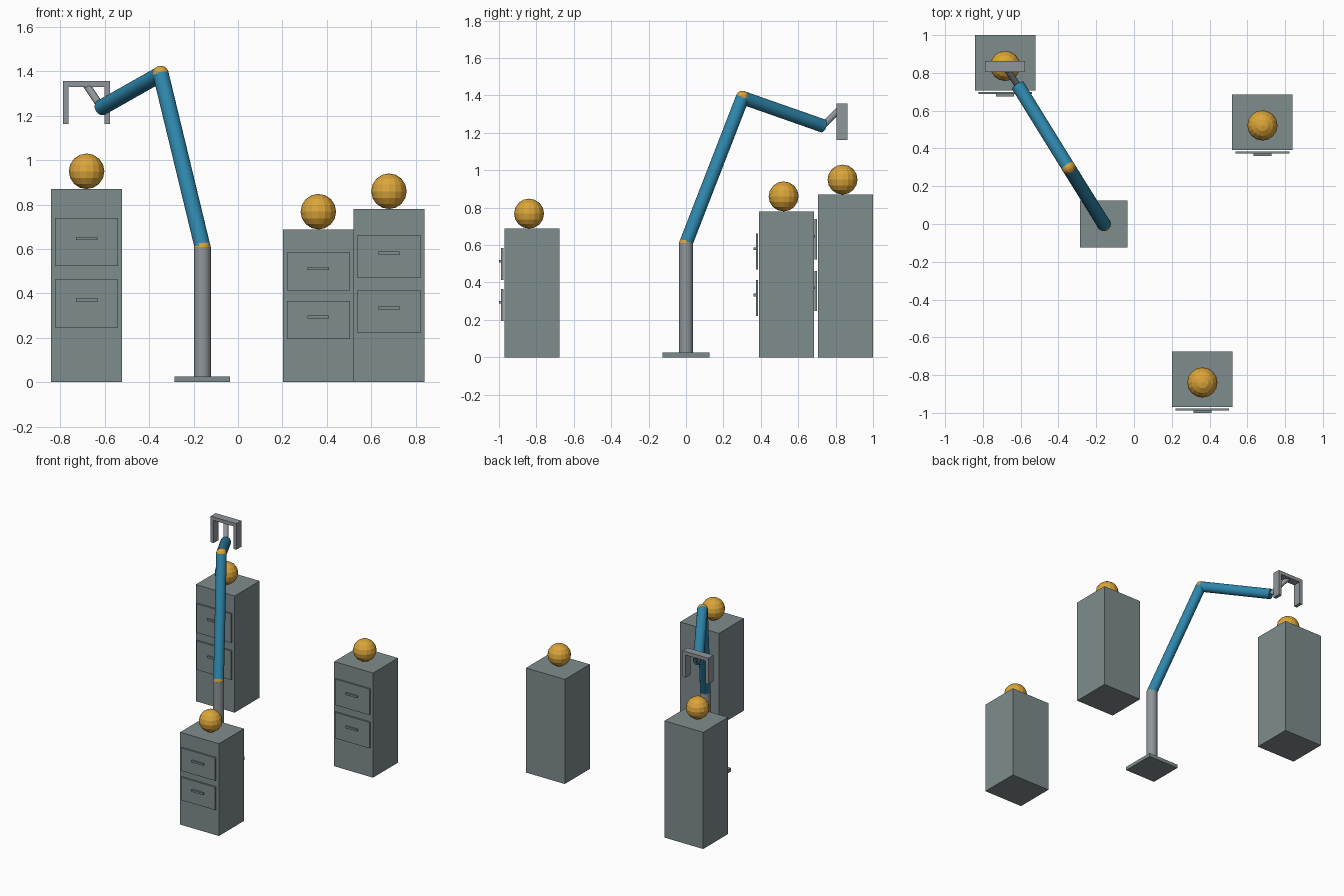
import bpy
from mathutils import Vector

if "Cube" in bpy.data.objects:
    bpy.data.objects.remove(bpy.data.objects["Cube"])


def material(name, hex_code):
    """Flat colour from an sRGB hex value."""
    m = bpy.data.materials.new(name)
    rgb = [int(hex_code[i:i + 2], 16) / 255 for i in (0, 2, 4)]
    lin = [c / 12.92 if c <= 0.04045 else ((c + 0.055) / 1.055) ** 2.4 for c in rgb]
    m.diffuse_color = (*lin, 1)
    m.use_nodes = True
    m.node_tree.nodes["Principled BSDF"].inputs["Base Color"].default_value = m.diffuse_color
    return m


CABINET = material("cabinet grey", "7F8C8D")
STEEL = material("steel grey", "8F969B")
BLUE = material("arm blue", "2E86AB")
GOLD = material("gold", "DBA53A")


def finish(name, mat):
    ob = bpy.context.object
    ob.name = name
    ob.data.materials.append(mat)
    return ob


def box(name, mat, x, y, z):
    """Box from (min, max) pairs."""
    mid = [(a + b) / 2 for a, b in (x, y, z)]
    bpy.ops.mesh.primitive_cube_add(size=1, location=mid)
    ob = finish(name, mat)
    ob.scale = [b - a for a, b in (x, y, z)]
    bpy.ops.object.transform_apply(location=False, rotation=False, scale=True)


def ball(name, mat, centre, radius):
    bpy.ops.mesh.primitive_uv_sphere_add(segments=16, ring_count=8, radius=radius, location=centre)
    finish(name, mat)


def rod(name, mat, start, end, radius):
    """Cylinder between two points."""
    a, b = Vector(start), Vector(end)
    bpy.ops.mesh.primitive_cylinder_add(vertices=24, radius=radius, depth=(b - a).length,
                                        location=(a + b) / 2)
    ob = finish(name, mat)
    ob.rotation_euler = (b - a).to_track_quat('Z', 'Y').to_euler()
    bpy.ops.object.shade_smooth_by_angle()


def cabinet(label, x, front, height):
    """Two-drawer cabinet with a ball on top."""
    box(label + "_cabinet", CABINET, (x - 0.16, x + 0.16), (front, front + 0.294), (0, height))
    half = 0.124 * height
    for row, level in (("upper", 0.725), ("lower", 0.407)):
        z = level * height
        box(f"{label}_{row}_drawer", CABINET, (x - 0.142, x + 0.142),
            (front - 0.018, front - 0.006), (z - half, z + half))
        hz = z + 0.16 * half
        box(f"{label}_{row}_handle", CABINET, (x - 0.048, x + 0.048),
            (front - 0.03, front - 0.018), (hz - 0.007, hz + 0.007))
    ball(label + "_ball", GOLD, (x, front + 0.131, height + 0.08), 0.08)


# Cabinets
cabinet("tall", -0.682, 0.706, 0.87)
cabinet("short", 0.362, -0.97, 0.688)
cabinet("middle", 0.68, 0.391, 0.78)

# Robot arm
shoulder = (-0.16, 0, 0.61)
elbow = (-0.348, 0.302, 1.388)
wrist = (-0.615, 0.733, 1.237)
palm = (-0.683, 0.835, 1.34)
box("base_plate", CABINET, (-0.285, -0.035), (-0.125, 0.125), (0, 0.026))
rod("column", STEEL, (-0.16, 0, 0.026), shoulder, 0.038)
ball("shoulder_joint", GOLD, shoulder, 0.037)
rod("upper_arm", BLUE, shoulder, elbow, 0.036)
ball("elbow_joint", GOLD, elbow, 0.037)
rod("forearm", BLUE, elbow, wrist, 0.036)
rod("wrist_link", STEEL, wrist, palm, 0.017)

# Gripper
grip_y = (0.805, 0.864)
box("gripper_bar", STEEL, (-0.789, -0.577), grip_y, (1.33, 1.356))
for side, x in (("left", -0.789), ("right", -0.602)):
    box(side + "_gripper_finger", STEEL, (x, x + 0.025), grip_y, (1.162, 1.33))
